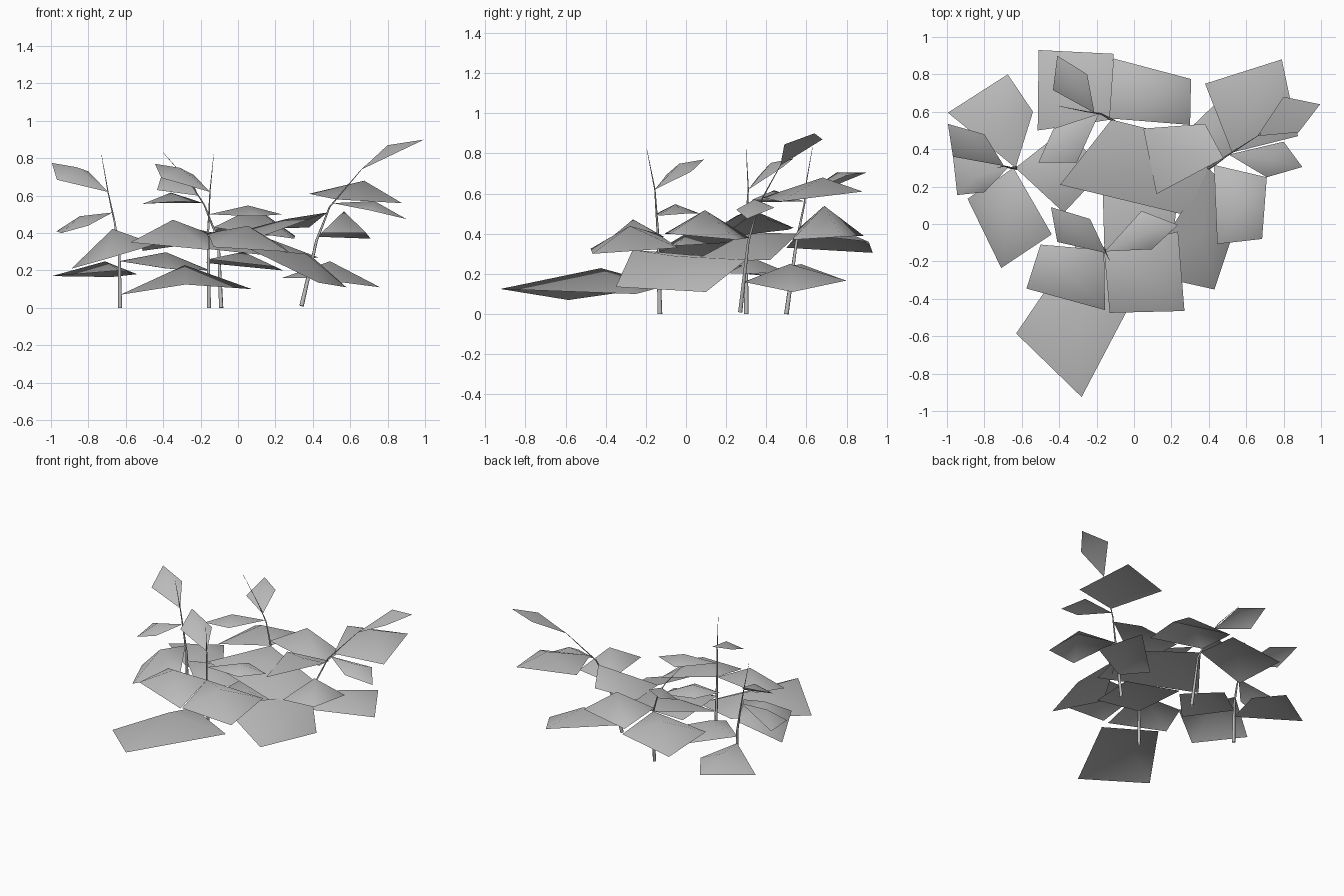
import bpy, bmesh
from mathutils import Vector

grey = bpy.data.materials.new("soft grey")
grey.diffuse_color = (0.5, 0.5, 0.5, 1)


def make_stem(name, points):
    """Thin tapering tube through the points."""
    curve = bpy.data.curves.new(name, 'CURVE')
    curve.dimensions = '3D'
    curve.bevel_depth = 0.012
    curve.bevel_resolution = 1
    spline = curve.splines.new('POLY')
    spline.points.add(len(points) - 1)
    for p, co in zip(spline.points, points):
        p.co = (*co, 1)
        p.radius = max(0.08, 1 - co[2] / 0.85)
    curve.materials.append(grey)
    obj = bpy.data.objects.new(name, curve)
    bpy.context.collection.objects.link(obj)


def stem_point(points, z):
    """Point on the stem at height z."""
    for a, b in zip(points, points[1:]):
        if z <= b[2]:
            return Vector(a).lerp(Vector(b), (z - a[2]) / (b[2] - a[2]))
    return Vector(points[-1])


def make_leaf(name, base, side_a, tip, side_b, lift, push=0):
    """Four-cornered leaf with a raised middle, pushed towards the tip."""
    corners = [Vector(c) for c in (base, side_a, tip, side_b)]
    along = corners[2] - corners[0]
    along.z = 0
    middle = sum(corners, Vector()) / 4 + along * push + Vector((0, 0, lift))
    bm = bmesh.new()
    ring = [bm.verts.new(c) for c in corners]
    top = bm.verts.new(middle)
    for i in range(4):
        f = bm.faces.new((ring[i], ring[(i + 1) % 4], top))
        f.normal_update()
        if f.normal.z < 0:
            f.normal_flip()
        f.smooth = True
    mesh = bpy.data.meshes.new(name)
    bm.to_mesh(mesh)
    bm.free()
    mesh.materials.append(grey)
    bpy.context.collection.objects.link(bpy.data.objects.new(name, mesh))


def make_plant(name, stem, leaves):
    """Leaves are (base point or height on stem, side, tip, side, lift, push)."""
    make_stem(name + "_stem", stem)
    for i, (base, *shape) in enumerate(leaves):
        if not isinstance(base, tuple):
            base = stem_point(stem, base)
        make_leaf(f"{name}_leaf_{i + 1}", base, *shape)


# Left plant
make_plant("left", [(-.63, .30, 0), (-.635, .30, .30), (-.66, .30, .46),
                    (-.695, .31, .62), (-.73, .30, .82)], [
    (.62, (-.968, .36, .685), (-.995, .535, .775), (-.80, .48, .73), .05),
    (.51, (-.97, .38, .41), (-.945, .155, .40), (-.80, .17, .44), .05),
    (.36, (-.89, .135, .21), (-.71, -.235, .26), (-.44, -.055, .34), .13),
    (.25, (-.375, .06, .21), (-.15, .30, .20), (-.38, .50, .21), .08),
    (.20, (-.995, .595, .17), (-.675, .80, .165), (-.54, .60, .18), .07),
])

# Front plant
make_plant("front", [(-.155, -.13, 0), (-.16, -.14, .40),
                     (-.15, -.155, .62), (-.13, -.195, .82)], [
    (.62, (-.41, -.096, .695), (-.444, .09, .77), (-.235, .027, .71), .05),
    (.50, (.04, .07, .50), (.235, -.005, .50), (.096, -.135, .49), .05),
    (.40, (-.13, -.475, .325), (.27, -.465, .30), (.235, -.04, .33), .10),
    (.40, (-.50, -.11, .385), (-.575, -.345, .35), (-.155, -.46, .31), .11),
    (.26, (-.17, .28, .24), (.24, .20, .20), (.20, -.15, .22), .07),
    ((-.30, -.10, .14), (-.63, -.585, .07), (-.28, -.925, .125),
     (.075, -.25, .10), .12, -.05),
])

# Back plant
make_plant("back", [(-.09, .50, 0), (-.105, .55, .36), (-.18, .59, .55),
                    (-.25, .60, .66), (-.40, .63, .83)], [
    (.60, (-.433, .716, .63), (-.41, .90, .705), (-.25, .80, .69), .05),
    (.56, (-.43, .51, .56), (-.51, .33, .556), (-.305, .33, .57), .055),
    (.43, (-.11, .885, .39), (.305, .775, .385), (.30, .53, .37), .145),
    (.40, (-.515, .50, .33), (-.51, .93, .305), (-.11, .91, .36), .09),
    (.40, (-.395, .21, .34), (.35, .03, .26), (.43, .42, .27), .09),
])

# Right plant
make_plant("right", [(.34, .27, .01), (.42, .31, .36), (.49, .36, .54),
                     (.66, .47, .74), (.68, .485, .76)], [
    (.74, (.80, .68, .87), (.995, .64, .90), (.88, .49, .845), .02),
    (.58, (.38, .75, .61), (.79, .88, .61), (.877, .47, .56), .09, .12),
    (.56, (.71, .25, .52), (.90, .305, .475), (.80, .44, .53), .05),
    (.51, (.38, .535, .43), (.05, .51, .42), (.12, .16, .38), .04),
    (.38, (.445, -.107, .40), (.685, -.08, .40), (.71, .25, .37), .13),
    (.27, (.05, -.265, .32), (.43, -.35, .135), (.58, .10, .11), .08),
    (.16, (.235, .45, .16), (.60, .80, .167), (.76, .53, .11), .10),
])
